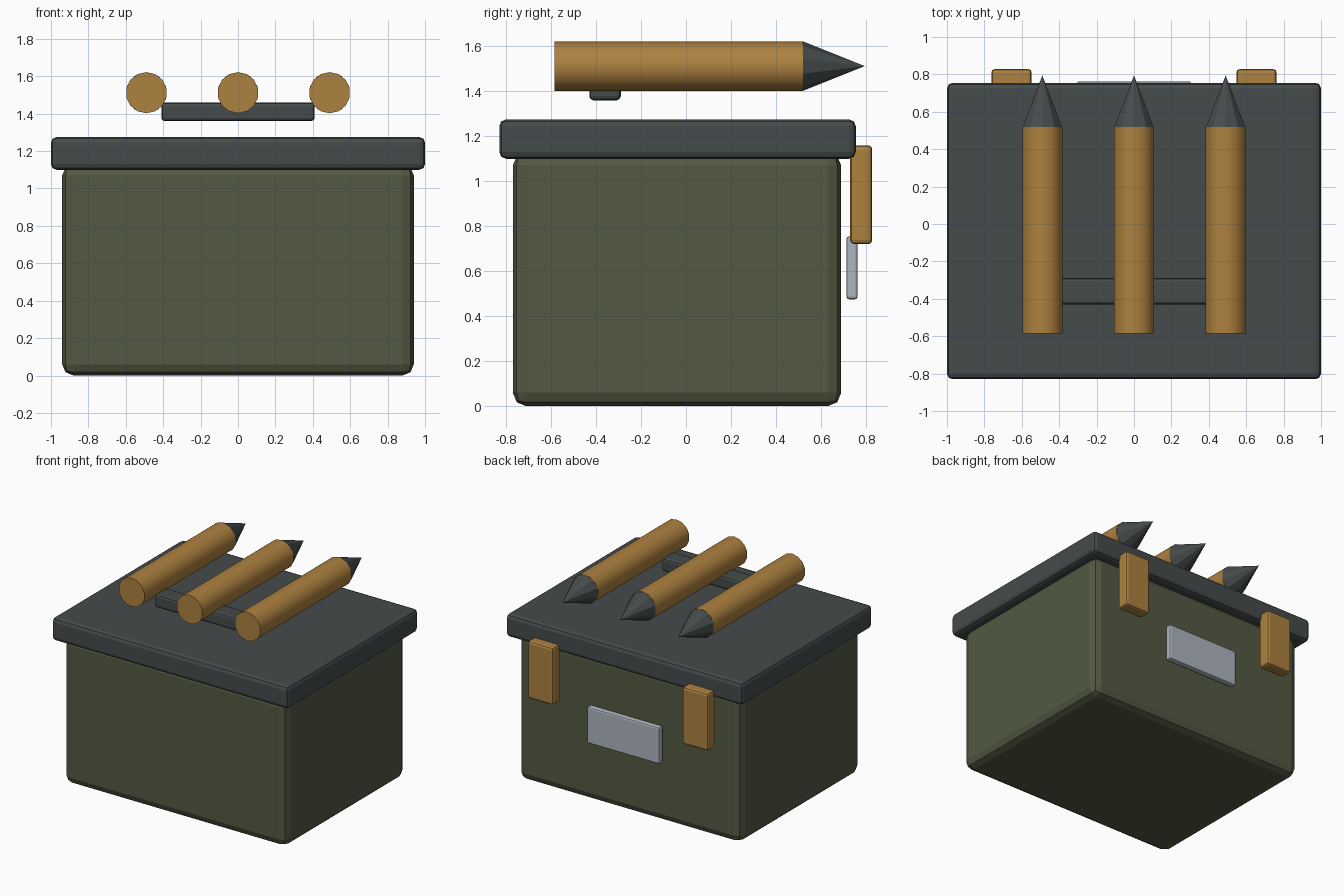
import bpy, math
from mathutils import Vector

cube = bpy.data.objects.get("Cube")
if cube:
    bpy.data.objects.remove(cube, do_unlink=True)


def material(name, rgb):
    m = bpy.data.materials.new(name)
    m.use_nodes = True
    m.diffuse_color = (*rgb, 1)
    m.node_tree.nodes["Principled BSDF"].inputs["Base Color"].default_value = (*rgb, 1)
    return m


green = material("olive green", (0.085, 0.10, 0.055))
dark = material("dark grey", (0.06, 0.07, 0.07))
brass = material("brass", (0.42, 0.22, 0.05))
steel = material("light steel", (0.42, 0.46, 0.52))


def finish(name, mat, smooth=True):
    ob = bpy.context.object
    ob.name = name
    ob.data.materials.append(mat)
    if smooth:
        bpy.ops.object.shade_smooth_by_angle(angle=math.radians(35))
    return ob


def block(name, mat, low, high, bevel, segments=2):
    """Bevelled box between two opposite corners."""
    low, high = Vector(low), Vector(high)
    bpy.ops.mesh.primitive_cube_add(size=1, location=(low + high) / 2)
    ob = bpy.context.object
    for v in ob.data.vertices:
        v.co *= high - low
    mod = ob.modifiers.new("soft edges", "BEVEL")
    mod.width = bevel
    mod.segments = segments
    return finish(name, mat, False)


# Chest and overhanging lid
block("chest_body", green, (-0.94, -0.77, 0), (0.94, 0.69, 1.13), 0.06)
block("lid", dark, (-1, -0.83, 1.10), (1, 0.755, 1.275), 0.03)

# Carrying handle above the lid
block("handle", dark, (-0.41, -0.43, 1.36), (0.41, -0.29, 1.46), 0.018)

# Back fittings
block("label_plate", steel, (-0.305, 0.713, 0.475), (0.305, 0.763, 0.755), 0.012)
for side, x in (("right", -0.655), ("left", 0.655)):
    block(side + "_latch", brass, (x - 0.108, 0.73, 0.72), (x + 0.108, 0.828, 1.16), 0.018)

# Three cartridges lying along the lid, tips toward the back
for label, x in (("right", -0.49), ("middle", 0), ("left", 0.49)):
    bpy.ops.mesh.primitive_cylinder_add(vertices=14, radius=0.11, depth=1.105,
                                        location=(x, -0.033, 1.512),
                                        rotation=(-math.pi / 2, 0, 0))
    finish(label + "_casing", brass)
    bpy.ops.mesh.primitive_cone_add(vertices=10, radius1=0.11, radius2=0, depth=0.275,
                                    location=(x, 0.657, 1.512),
                                    rotation=(-math.pi / 2, 0, 0))
    finish(label + "_tip", dark, False)
